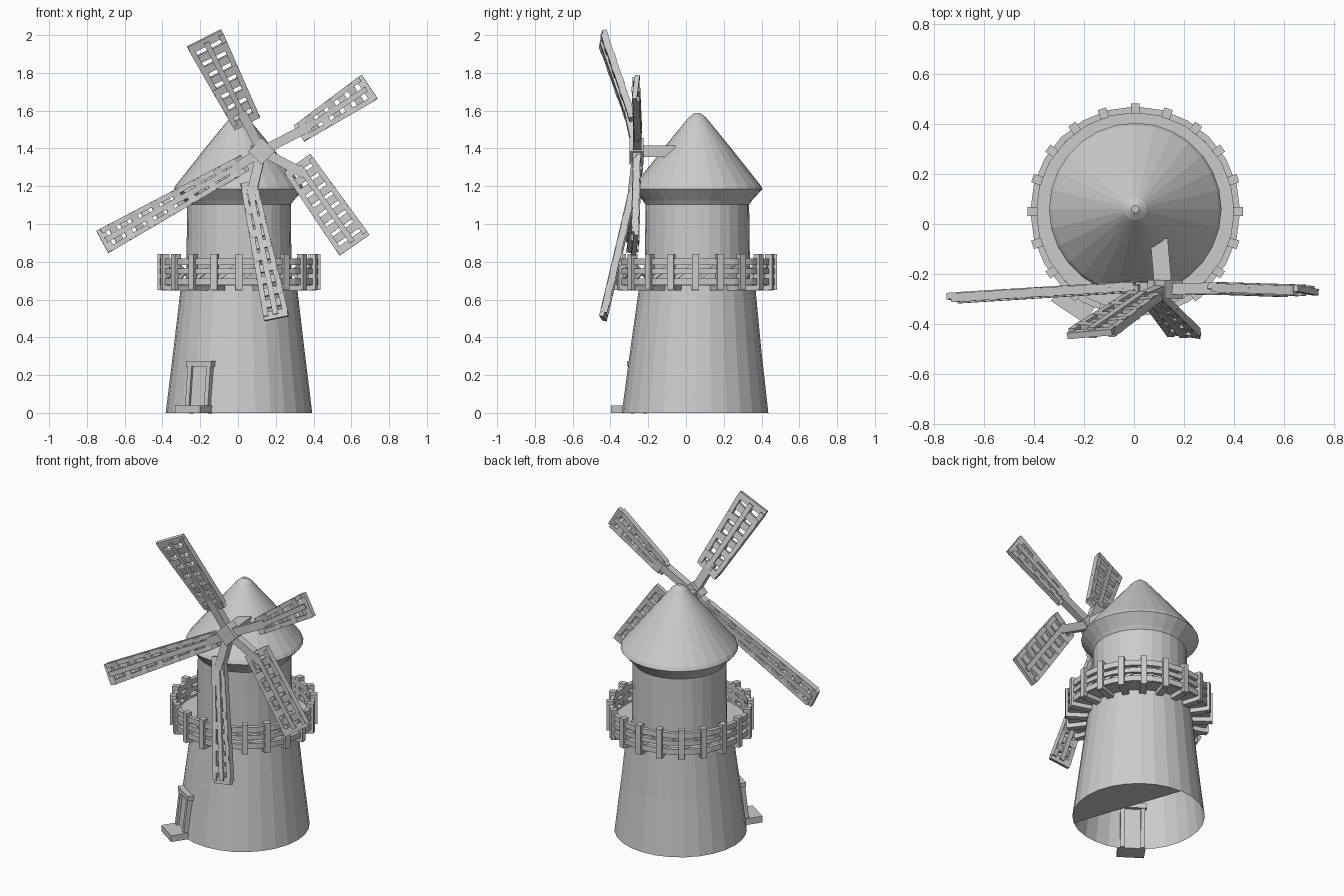
import bpy, bmesh, math
from mathutils import Vector, Matrix

if "Cube" in bpy.data.objects:
    bpy.data.objects.remove(bpy.data.objects["Cube"])

CX, CY = 0.005, 0.06      # tower axis


def finish(name, bm, fix=True):
    if fix:
        bmesh.ops.recalc_face_normals(bm, faces=bm.faces)
    me = bpy.data.meshes.new(name)
    bm.to_mesh(me)
    bm.free()
    ob = bpy.data.objects.new(name, me)
    bpy.context.collection.objects.link(ob)
    return ob


def lathe(bm, profile, segs=28, cx=CX, cy=CY, closed=False):
    """Spin (radius, z, y-shift) points round the tower axis."""
    rings = []
    for p in profile:
        r, z = p[:2]
        dy = p[2] if len(p) > 2 else 0
        rings.append([bm.verts.new((cx + r * math.cos(2 * math.pi * i / segs),
                                    cy + dy + r * math.sin(2 * math.pi * i / segs), z))
                      for i in range(segs)])
    pairs = list(zip(rings, rings[1:])) + ([(rings[-1], rings[0])] if closed else [])
    for a, b in pairs:
        for i in range(segs):
            j = (i + 1) % segs
            bm.faces.new((a[i], a[j], b[j], b[i]))
    return rings


def bar(bm, p, q, side, width, thick):
    """Box from p to q, `width` along side, `thick` across."""
    p, q = Vector(p), Vector(q)
    x = (q - p).normalized()
    z = x.cross(Vector(side)).normalized()
    y = z.cross(x)
    m = Matrix((x, y, z)).transposed().to_4x4()
    m.translation = (p + q) / 2
    bmesh.ops.create_cube(bm, size=1, matrix=m @ Matrix.Diagonal(((q - p).length, width, thick, 1)))


def polar(a, r, z, cy=CY):
    return Vector((CX + r * math.cos(a), cy + r * math.sin(a), z))


# Tower: tapered lower part, straight upper part, open underneath
bm = bmesh.new()
rings = lathe(bm, [(0.388, 0, -0.012), (0.345, 0.35, -0.008), (0.305, 0.69), (0.28, 0.70),
                   (0.276, 0.95), (0.274, 1.14)])
bm.faces.new(rings[0][-4:] + rings[0][:8])      # partial floor
finish("tower", bm)

# Roof cone with flared eave
bm = bmesh.new()
r = lathe(bm, [(0.272, 1.10), (0.29, 1.125), (0.345, 1.185), (0.335, 1.205), (0.18, 1.40),
               (0.045, 1.565), (0.015, 1.588)])
bm.faces.new(r[-1])
finish("roof", bm)

# Gallery deck
GY = 0.05
bm = bmesh.new()
lathe(bm, [(0.27, 0.70), (0.41, 0.70), (0.41, 0.675), (0.27, 0.675)], 24, cy=GY, closed=True)
finish("gallery_deck", bm)

# Gallery railing: hoops, posts and crossed braces
N = 20
bm = bmesh.new()
for z, h in ((0.695, 0.035), (0.75, 0.03), (0.80, 0.035)):
    lathe(bm, [(0.395, z - h / 2), (0.42, z - h / 2), (0.42, z + h / 2), (0.395, z + h / 2)],
          24, cy=GY, closed=True)
for i in range(N):
    a, b = 2 * math.pi * i / N, 2 * math.pi * (i + 1) / N
    bar(bm, polar(a, 0.412, 0.65, GY), polar(a, 0.412, 0.84, GY),
        (-math.sin(a), math.cos(a), 0), 0.035, 0.04)
    bar(bm, polar(a, 0.405, 0.70, GY), polar(b, 0.405, 0.79, GY), (0, 0, 1), 0.02, 0.012)
finish("gallery_railing", bm)

# Brackets under the deck
bm = bmesh.new()
for i in range(N):
    a = 2 * math.pi * i / N
    bar(bm, polar(a, 0.29, 0.665, GY), polar(a, 0.41, 0.665, GY), (0, 0, 1), 0.035, 0.04)
finish("gallery_brackets", bm)

# Shaft and hub
HUB = Vector((0.125, -0.26, 1.385))
bm = bmesh.new()
bar(bm, (0.10, -0.06, 1.385), (0.12, -0.29, 1.385), (1, 0, 0), 0.07, 0.06)
bar(bm, HUB + Vector((0, 0.035, 0)), HUB - Vector((0, 0.04, 0)), (1, 0, 1), 0.10, 0.10)
finish("shaft_and_hub", bm)

# Sails: start, end, inner width, outer width
SAILS = {
    "sail_top": ((0.04, -0.29, 1.55), (-0.17, -0.435, 1.965), 0.15, 0.20),
    "sail_right": ((0.34, -0.255, 1.49), (0.68, -0.265, 1.715), 0.10, 0.15),
    "sail_lower_right": ((0.325, -0.26, 1.305), (0.605, -0.27, 0.905), 0.17, 0.19),
    "sail_bottom": ((0.06, -0.275, 1.20), (0.20, -0.435, 0.52), 0.085, 0.13),
    "sail_left": ((0.02, -0.25, 1.315), (-0.70, -0.295, 0.915), 0.09, 0.13),
}
for name, (p, q, w0, w1) in SAILS.items():
    bm = bmesh.new()
    p, q = Vector(p), Vector(q)
    axis = (q - p).normalized()
    side = axis.cross(Vector((0, 1, 0))).normalized()
    bar(bm, HUB, p + axis * 0.05, side, 0.05, 0.045)            # arm
    bar(bm, p, q, side, 0.03, 0.045)                            # spar
    for s in (-1, 1):                                           # edge rails
        bar(bm, p + side * s * (w0 / 2 - 0.012), q + side * s * (w1 / 2 - 0.012),
            side, 0.028, 0.035)
    n = max(6, round((q - p).length / 0.065))
    for k in range(n + 1):                                      # wide slats
        t = k / n
        c, w = p.lerp(q, t), w0 + (w1 - w0) * t
        tilt = Vector((0, 0.008 if k % 2 else -0.008, 0))
        bar(bm, c - side * w / 2 + tilt, c + side * w / 2 - tilt, axis, 0.042, 0.025)
    finish(name, bm)

# Door with frame and step at the front left
a = math.radians(-124)
out = Vector((math.cos(a), math.sin(a), 0))
tan = Vector((-math.sin(a), math.cos(a), 0))
foot, head = polar(a, 0.382, 0, 0.05), polar(a, 0.352, 0.26, 0.05)
bm = bmesh.new()
bar(bm, foot, head, tan, 0.11, 0.02)
for s in (-1, 1):
    bar(bm, foot + tan * s * 0.06, head + tan * s * 0.06, tan, 0.025, 0.05)
bar(bm, head - tan * 0.08, head + tan * 0.08, out, 0.06, 0.03)
finish("door", bm)

bm = bmesh.new()
c = polar(a, 0.43, 0.02, 0.05)
bar(bm, c - tan * 0.08, c + tan * 0.08, out, 0.11, 0.04)
finish("door_step", bm)
